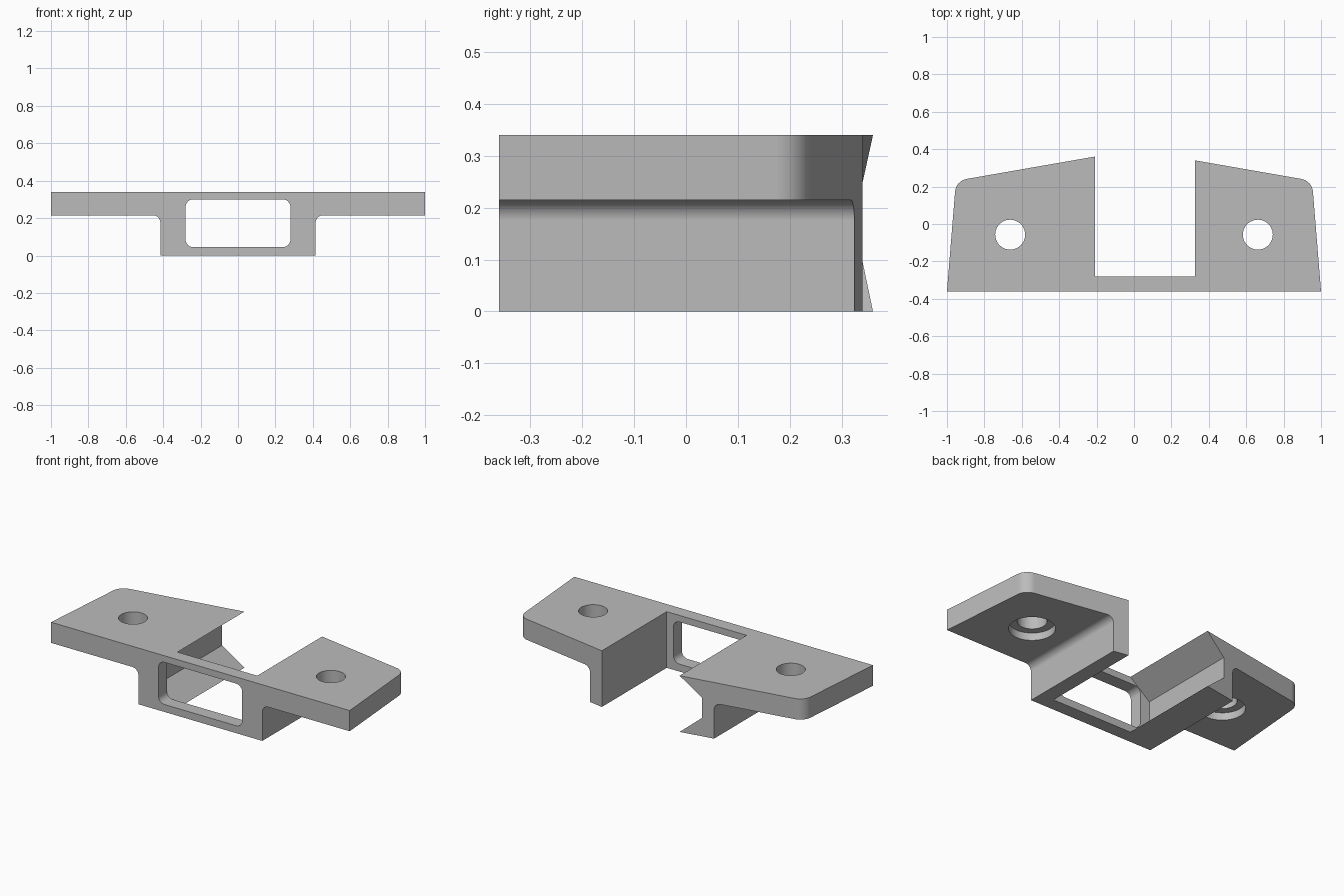
import bpy, bmesh, math
from mathutils import Vector

if "Cube" in bpy.data.objects:
    bpy.data.objects.remove(bpy.data.objects["Cube"])

TOP = 0.34        # top of the bracket
FLANGE = 0.215    # underside of the side flanges
FRONT = -0.36

grey = bpy.data.materials.new("plain grey")
grey.diffuse_color = (0.5, 0.5, 0.5, 1)
grey.use_nodes = True
grey.node_tree.nodes["Principled BSDF"].inputs["Base Color"].default_value = (0.5, 0.5, 0.5, 1)


def rounded(points, steps=8):
    """Outline from (a, b, radius) corners, each radius drawn as an arc."""
    out = []
    for i, (a, b, r) in enumerate(points):
        p = Vector((a, b))
        if r == 0:
            out.append(p)
            continue
        u = (Vector(points[i - 1][:2]) - p).normalized()
        v = (Vector(points[(i + 1) % len(points)][:2]) - p).normalized()
        half = u.angle(v) / 2
        centre = p + (u + v).normalized() * (r / math.sin(half))
        start = p + u * (r / math.tan(half)) - centre
        end = p + v * (r / math.tan(half)) - centre
        sweep = start.angle(end)
        for k in range(steps + 1):
            t = k / steps
            out.append(centre + (start * math.sin((1 - t) * sweep)
                                 + end * math.sin(t * sweep)) / math.sin(sweep))
    return out


def prism(name, outline, low, high, axis):
    """Extrude an outline along y (points are x, z) or along z (points are x, y)."""
    bm = bmesh.new()
    place = (lambda p: (p.x, low, p.y)) if axis == "y" else (lambda p: (p.x, p.y, low))
    face = bm.faces.new([bm.verts.new(place(p)) for p in outline])
    moved = bmesh.ops.extrude_face_region(bm, geom=[face])["geom"]
    shift = (0, high - low, 0) if axis == "y" else (0, 0, high - low)
    bmesh.ops.translate(bm, vec=shift, verts=[g for g in moved if isinstance(g, bmesh.types.BMVert)])
    bmesh.ops.recalc_face_normals(bm, faces=bm.faces)
    mesh = bpy.data.meshes.new(name)
    bm.to_mesh(mesh)
    bm.free()
    obj = bpy.data.objects.new(name, mesh)
    bpy.context.collection.objects.link(obj)
    mesh.materials.append(grey)
    return obj


def combine(target, cutter, operation="DIFFERENCE"):
    """Apply a boolean and discard the cutter."""
    mod = target.modifiers.new("cut", "BOOLEAN")
    mod.object, mod.operation, mod.solver = cutter, operation, "EXACT"
    bpy.context.view_layer.objects.active = target
    bpy.ops.object.modifier_apply(modifier=mod.name)
    bpy.data.objects.remove(cutter)


def circle(x, y, r, n=48):
    return [Vector((x + r * math.cos(i * math.tau / n), y + r * math.sin(i * math.tau / n)))
            for i in range(n)]


# Bracket body: hat-shaped section with filleted inner corners
half = [(0.415, 0, 0), (0.415, FLANGE, 0.04), (1.1, FLANGE, 0), (1.1, TOP, 0)]
section = half + [(-x, z, r) for x, z, r in reversed(half)]
body = prism("mounting_bracket", rounded(section), FRONT, 0.6, "y")

# Trim to the tapered plan with rounded rear corners and a peaked back edge
side = [(1.0, FRONT, 0), (0.952, 0.231, 0.075)]
plan = side + [(0, 0.397, 0)] + [(-x, y, r) for x, y, r in reversed(side)]
# front of the trimming prism lies ahead of the body, along the same side taper
plan = [(x * 1.00812, y - 0.1, r) if y == FRONT else (x, y, r) for x, y, r in plan]
combine(body, prism("plan_trim", rounded(plan), -0.2, 0.6, "z"), "INTERSECT")

# Rear slot, with a dovetail groove in one wall
slot = [(-0.197, 0.35), (-0.342, 0.235), (-0.342, 0.11), (-0.198, -0.01),
        (-0.198, -0.2), (0.325, -0.2), (0.325, 0.6), (-0.197, 0.6)]
combine(body, prism("slot_cutter", [Vector(p) for p in slot], -0.28, 0.9, "y"))

# Rounded window through the front plate
window = [(-0.28, 0.045, 0.04), (0.28, 0.045, 0.04), (0.28, 0.3, 0.04), (-0.28, 0.3, 0.04)]
combine(body, prism("window_cutter", rounded(window), -0.6, -0.24, "y"))

# Bolt holes, counterbored from below
for s in (-1, 1):
    combine(body, prism("hole_cutter", circle(s * 0.662, -0.057, 0.08), 0.1, 0.6, "z"))
    combine(body, prism("counterbore_cutter", circle(s * 0.662, -0.057, 0.125), 0.1, FLANGE + 0.045, "z"))

# Smooth fillets, crisp edges
bpy.ops.object.select_all(action="DESELECT")
body.select_set(True)
bpy.context.view_layer.objects.active = body
bpy.ops.object.shade_smooth_by_angle(angle=math.radians(30))
weighted = body.modifiers.new("even_shading", "WEIGHTED_NORMAL")
weighted.keep_sharp = True
